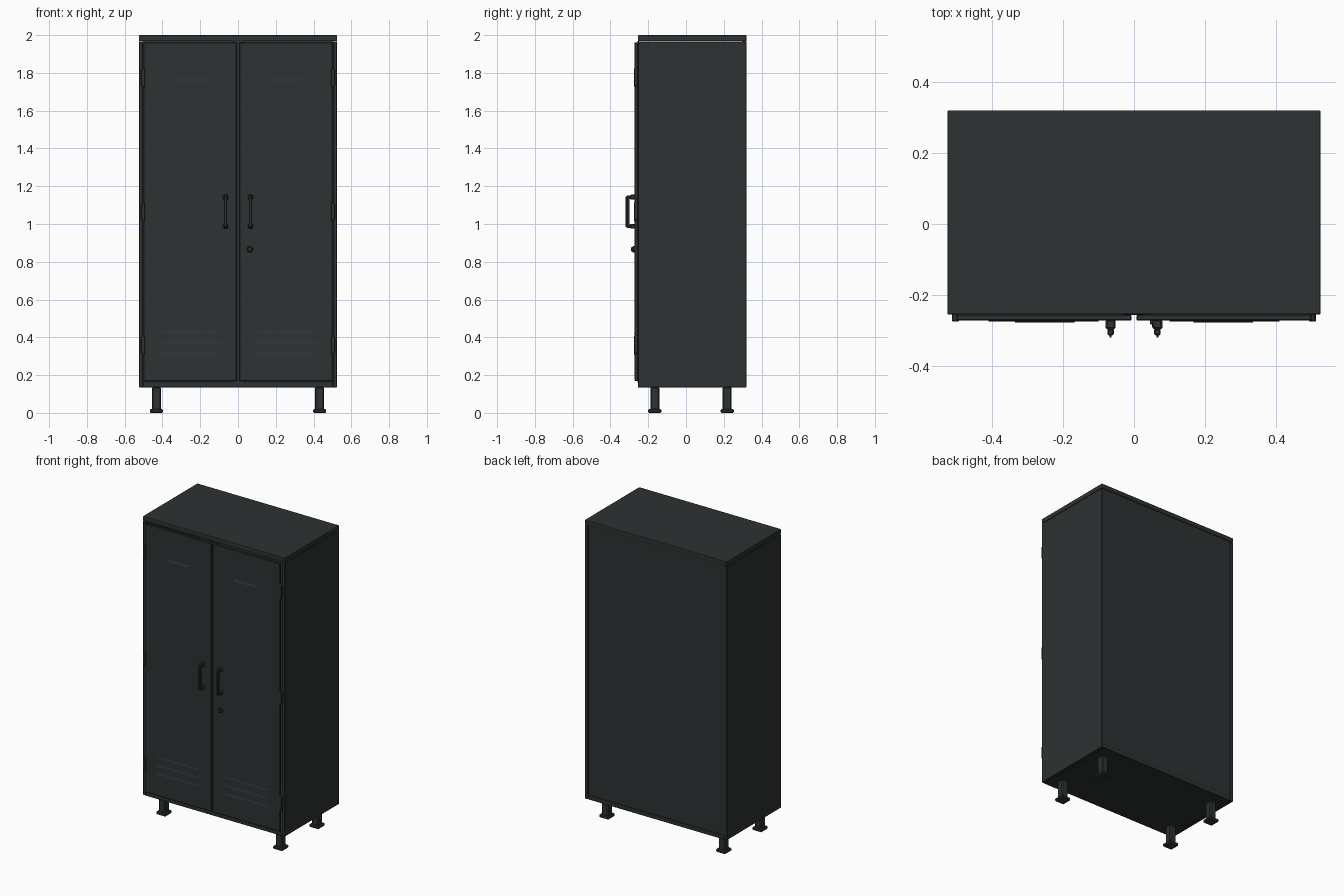
import bpy, bmesh, math
from mathutils import Vector

if "Cube" in bpy.data.objects:
    bpy.data.objects.remove(bpy.data.objects["Cube"])

paint = bpy.data.materials.new("dark_paint")
paint.diffuse_color = (0.027, 0.032, 0.033, 1)
paint.use_nodes = True
paint.node_tree.nodes["Principled BSDF"].inputs["Base Color"].default_value = paint.diffuse_color


def finish(obj, bevel=0.0, segments=1):
    obj.data.materials.append(paint)
    if bevel:
        m = obj.modifiers.new("bevel", 'BEVEL')
        m.width, m.segments, m.limit_method = bevel, segments, 'ANGLE'
    return obj


def box(name, lo, hi, bevel=0.0, segments=1):
    bm = bmesh.new()
    bmesh.ops.create_cube(bm, size=1)
    lo, hi = Vector(lo), Vector(hi)
    for v in bm.verts:
        v.co = Vector([(lo[i] + hi[i]) / 2 + v.co[i] * (hi[i] - lo[i]) for i in range(3)])
    return from_bm(name, bm, bevel, segments)


def from_bm(name, bm, bevel=0.0, segments=1):
    bmesh.ops.recalc_face_normals(bm, faces=bm.faces)
    mesh = bpy.data.meshes.new(name)
    bm.to_mesh(mesh)
    bm.free()
    obj = bpy.data.objects.new(name, mesh)
    bpy.context.collection.objects.link(obj)
    return finish(obj, bevel, segments)


def prism(name, pts, axis, start, length, bevel=0.0):
    """Extrude a 2D profile along x (points are y,z) or y (points are x,z)."""
    bm = bmesh.new()
    if axis == 'X':
        verts = [bm.verts.new((start, a, b)) for a, b in pts]
        move = Vector((length, 0, 0))
    else:
        verts = [bm.verts.new((a, start, b)) for a, b in pts]
        move = Vector((0, length, 0))
    face = bm.faces.new(verts)
    ext = bmesh.ops.extrude_face_region(bm, geom=[face], use_keep_orig=True)
    for v in ext["geom"]:
        if isinstance(v, bmesh.types.BMVert):
            v.co += move
    return from_bm(name, bm, bevel)


def rod_y(name, x, z, radius, y0, y1, sides=20):
    bpy.ops.mesh.primitive_cylinder_add(vertices=sides, radius=radius, depth=y1 - y0,
                                        location=(x, (y0 + y1) / 2, z),
                                        rotation=(math.pi / 2, 0, 0))
    bpy.ops.object.shade_smooth_by_angle()
    bpy.context.object.name = name
    return finish(bpy.context.object, 0.002)


# Cabinet shell: roof, floor, back panel slightly inset
box("top_panel", (-0.525, -0.255, 1.968), (0.525, 0.32, 2.0), 0.004, 2)
box("bottom_panel", (-0.503, -0.255, 0.135), (0.503, 0.318, 0.165), 0.002)
box("back_panel", (-0.503, 0.30, 0.15), (0.503, 0.316, 1.968))
box("center_strip", (-0.03, -0.256, 0.16), (0.03, -0.25, 1.968))

for side, s in (("left", -1), ("right", 1)):
    def sbox(name, x0, x1, y0, y1, z0, z1, bevel=0.0):
        xs = sorted((x0 * s, x1 * s))
        return box(f"{side}_{name}", (xs[0], y0, z0), (xs[1], y1, z1), bevel)

    # Side wall and door
    sbox("side_panel", 0.502, 0.525, -0.255, 0.32, 0.135, 1.967, 0.003)
    sbox("door", 0.007, 0.500, -0.272, -0.255, 0.168, 1.962, 0.003)

    # Hinges with chamfered outer corners
    for z in (0.36, 1.065, 1.775):
        pts = [(0.492, -0.05), (0.505, -0.05), (0.513, -0.036),
               (0.513, 0.036), (0.505, 0.05), (0.492, 0.05)]
        prism(f"{side}_hinge", [(x * s, z + h) for x, h in pts], 'Y', -0.275, 0.022, 0.003)

    # Shallow louvres: one short upper vent, three lower rows
    def louvre(z, x0, x1, depth, height):
        pts = [(-0.27, z + height), (-0.272 - depth, z), (-0.27, z)]
        prism(f"{side}_louvre", pts, 'X', x0 * s, (x1 - x0) * s)

    louvre(1.755, 0.168, 0.335, 0.005, 0.022)
    for z in (0.31, 0.365, 0.42):
        louvre(z, 0.10, 0.41, 0.003, 0.02)

    # Pull handle: two posts, grip and narrow front ridge
    for z in (0.988, 1.142):
        sbox("handle_post", 0.052, 0.080, -0.297, -0.268, z - 0.013, z + 0.013, 0.005)
        sbox("handle_arm", 0.057, 0.075, -0.312, -0.296, z - 0.010, z + 0.010, 0.003)
    sbox("handle_grip", 0.058, 0.074, -0.314, -0.300, 0.980, 1.150, 0.003)
    sbox("handle_ridge", 0.063, 0.069, -0.320, -0.312, 0.985, 1.145, 0.001)

    # Legs with foot plates
    for y in (-0.165, 0.218):
        sbox("leg", 0.408, 0.456, y - 0.024, y + 0.024, 0.015, 0.137, 0.006)
        sbox("foot", 0.397, 0.467, y - 0.035, y + 0.035, 0.0, 0.02, 0.005)

# Lock on the right door
rod_y("lock_ring", 0.062, 0.866, 0.017, -0.283, -0.268)
rod_y("lock_core", 0.062, 0.866, 0.011, -0.291, -0.278)
